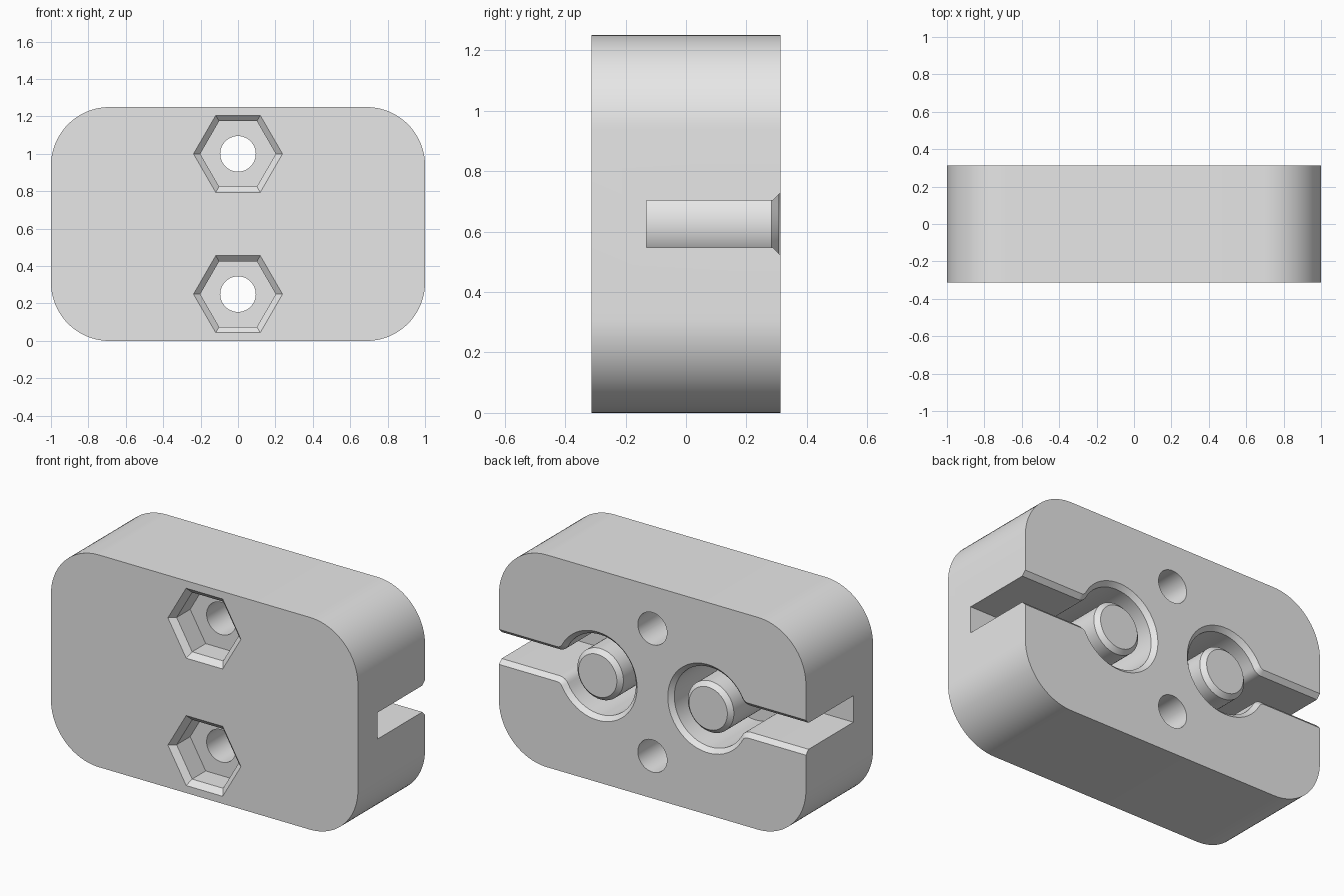
import bpy, bmesh
from math import pi, sin, cos, atan2, sqrt, radians

if "Cube" in bpy.data.objects:
    bpy.data.objects.remove(bpy.data.objects["Cube"], do_unlink=True)

HALF_D, MID_Z = 0.3125, 0.625
FLOOR_Y, CHAMFER = -0.13, 0.025

grey = bpy.data.materials.new("light grey")
grey.use_nodes = True
grey.diffuse_color = (0.8, 0.8, 0.8, 1)
grey.node_tree.nodes["Principled BSDF"].inputs["Base Color"].default_value = (0.8, 0.8, 0.8, 1)


def arc(cx, cz, r, start, end, steps):
    return [(cx + r * cos(start + (end - start) * i / steps),
             cz + r * sin(start + (end - start) * i / steps)) for i in range(steps + 1)]


def circle(cx, cz, r, sides):
    return arc(cx, cz, r, 0, 2 * pi, sides)[:-1]


def loft(name, sections):
    """Skin (y, outline) sections into a closed solid."""
    bm = bmesh.new()
    rings = [[bm.verts.new((x, y, z)) for x, z in pts] for y, pts in sections]
    for a, b in zip(rings, rings[1:]):
        for i in range(len(a)):
            j = (i + 1) % len(a)
            bm.faces.new((a[i], a[j], b[j], b[i]))
    bm.faces.new(rings[0])
    bm.faces.new(rings[-1])
    bmesh.ops.recalc_face_normals(bm, faces=bm.faces)
    mesh = bpy.data.meshes.new(name)
    bm.to_mesh(mesh)
    bm.free()
    mesh.materials.append(grey)
    ob = bpy.data.objects.new(name, mesh)
    bpy.context.collection.objects.link(ob)
    return ob


def select(ob):
    bpy.ops.object.select_all(action='DESELECT')
    ob.select_set(True)
    bpy.context.view_layer.objects.active = ob


def cut(target, cutter):
    cutter.hide_render = True
    mod = target.modifiers.new("cut", 'BOOLEAN')
    mod.operation, mod.solver, mod.object = 'DIFFERENCE', 'EXACT', cutter
    select(target)
    bpy.ops.object.modifier_apply(modifier=mod.name)
    bpy.data.objects.remove(cutter, do_unlink=True)


def smooth(ob):
    select(ob)
    bpy.ops.object.shade_smooth_by_angle(angle=radians(30))


# Pocket outline: a round well that runs through small fillets into a side slot
POST_X, WELL_R, SLOT_H, FILLET = 0.36, 0.235, 0.078, 0.06


def keyhole(side, grow):
    fz = SLOT_H + FILLET
    dx = sqrt((WELL_R + FILLET) ** 2 - fz ** 2)
    a = atan2(fz, dx)
    upper = [(1.2, SLOT_H + grow)]
    upper += arc(POST_X + dx, fz, FILLET - grow, 1.5 * pi, pi + a, 6)
    well = arc(POST_X, 0, WELL_R + grow, a, 2 * pi - a, 48)[1:-1]
    lower = [(x, -z) for x, z in reversed(upper)]
    return [(side * x, MID_Z + z) for x, z in upper + well + lower]


# Rounded block
R = 0.3125
outline = []
for k, (sx, sz) in enumerate([(1, 1), (-1, 1), (-1, -1), (1, -1)]):
    outline += arc(sx * (1 - R), MID_Z + sz * (MID_Z - R), R, k * pi / 2, (k + 1) * pi / 2, 20)
body = loft("body", [(-HALF_D, outline), (HALF_D, outline)])
bm = bmesh.new()
bm.from_mesh(body.data)
bmesh.ops.remove_doubles(bm, verts=bm.verts, dist=0.0001)
bm.to_mesh(body.data)
bm.free()

# Chamfered wells with side slots, opening at the back
for side in (-1, 1):
    cut(body, loft("well_cutter", [
        (FLOOR_Y, keyhole(side, 0)),
        (HALF_D - CHAMFER, keyhole(side, 0)),
        (HALF_D + CHAMFER, keyhole(side, 2 * CHAMFER))]))

# Bolt holes with chamfered hexagonal nut recesses at the front
for z in (0.25, 1.0):
    cut(body, loft("nut_cutter", [
        (-HALF_D - 0.03, circle(0, z, 0.274, 6)),
        (-HALF_D + 0.03, circle(0, z, 0.202, 6)),
        (-HALF_D + 0.156, circle(0, z, 0.202, 6))]))
    cut(body, loft("bolt_cutter", [
        (-0.25, circle(0, z, 0.095, 48)), (0.4, circle(0, z, 0.095, 48))]))
smooth(body)

# Chamfered posts standing in the wells
for side, name in ((1, "left_post"), (-1, "right_post")):
    x = side * POST_X
    post = loft(name, [
        (FLOOR_Y - 0.02, circle(x, MID_Z, 0.15, 48)),
        (HALF_D - CHAMFER - 0.005, circle(x, MID_Z, 0.15, 48)),
        (HALF_D - 0.005, circle(x, MID_Z, 0.125, 48))])
    smooth(post)
